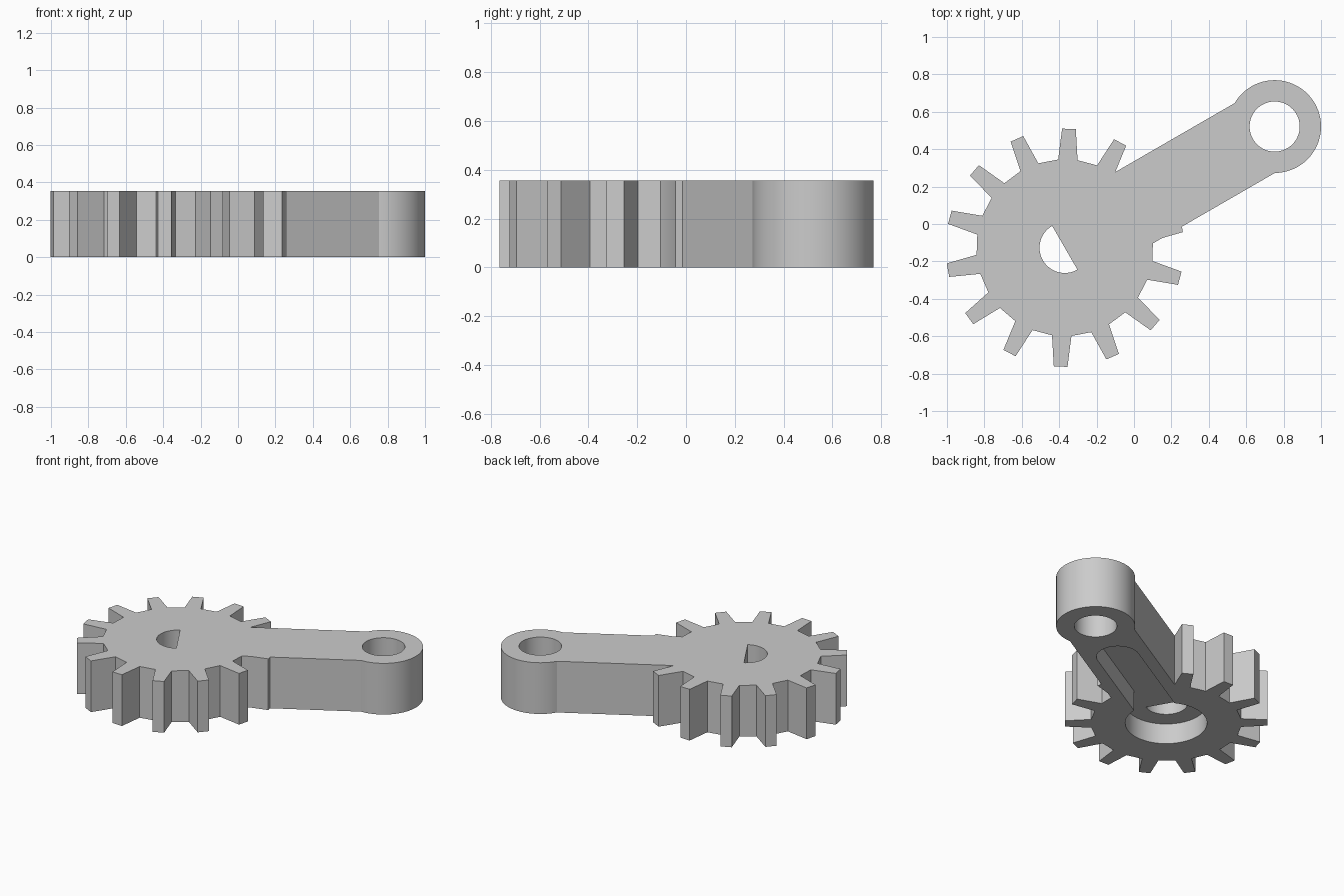
import bpy
import bmesh
from math import sin, cos, pi, radians
from mathutils import Vector

if "Cube" in bpy.data.objects:
    bpy.data.objects.remove(bpy.data.objects["Cube"], do_unlink=True)

HEIGHT, RECESS = 0.355, 0.142
HUB = Vector((-0.37, -0.127))
EYE = Vector((0.752, 0.521))
ALONG = (EYE - HUB).normalized()
ACROSS = Vector((-ALONG.y, ALONG.x))
ARM_ANGLE = radians(30)

steel = bpy.data.materials.new("plain_grey")
steel.use_nodes = True
GREY = (0.6, 0.6, 0.6, 1)
steel.diffuse_color = GREY
steel.node_tree.nodes["Principled BSDF"].inputs["Base Color"].default_value = GREY


def polar(centre, r, a):
    return centre + Vector((r * cos(a), r * sin(a)))


def arc(centre, r, start, end, steps):
    return [polar(centre, r, start + (end - start) * i / steps) for i in range(steps + 1)]


def circle(centre, r, sides=72):
    return arc(centre, r, 0, 2 * pi, sides)[:-1]


def prism(name, outline, z0, z1):
    """Extrude a counter-clockwise outline from z0 to z1."""
    bm = bmesh.new()
    face = bm.faces.new([bm.verts.new((p.x, p.y, z0)) for p in outline])
    up = bmesh.ops.extrude_face_region(bm, geom=[face])
    verts = [g for g in up["geom"] if isinstance(g, bmesh.types.BMVert)]
    bmesh.ops.translate(bm, verts=verts, vec=(0, 0, z1 - z0))
    bmesh.ops.recalc_face_normals(bm, faces=bm.faces)
    mesh = bpy.data.meshes.new(name)
    bm.to_mesh(mesh)
    bm.free()
    mesh.materials.append(steel)
    obj = bpy.data.objects.new(name, mesh)
    bpy.context.scene.collection.objects.link(obj)
    return obj


def combine(target, tool, operation):
    """Apply a boolean and discard the helper."""
    mod = target.modifiers.new(operation, "BOOLEAN")
    mod.operation, mod.solver, mod.object = operation, "EXACT", tool
    bpy.context.view_layer.update()
    graph = bpy.context.evaluated_depsgraph_get()
    mesh = bpy.data.meshes.new_from_object(target.evaluated_get(graph))
    target.modifiers.clear()
    target.data = mesh
    bpy.data.objects.remove(tool, do_unlink=True)


# Toothed wheel: four outline points per tapered tooth
TEETH = 14
outline = []
for i in range(TEETH):
    mid = radians(88) + 2 * pi * i / TEETH
    for r, offset in ((0.473, -6.3), (0.637, -3.3), (0.637, 3.3), (0.473, 6.3)):
        outline.append(polar(HUB, r, mid + radians(offset)))
crank = prism("gear_with_arm", outline, 0, HEIGHT)

# Straight arm and round eye end
side = ACROSS * 0.2155
arm = prism("arm", [HUB - side, EYE - side, EYE + side, HUB + side], 0, HEIGHT)
combine(crank, arm, "UNION")
combine(crank, prism("eye", circle(EYE, 0.248), 0, HEIGHT), "UNION")

# Eye hole, underside hub recess and round-ended slot along the arm
combine(crank, prism("eye_hole", circle(EYE, 0.134), -0.1, 0.5), "DIFFERENCE")
combine(crank, prism("hub_recess", circle(HUB, 0.257), -0.1, RECESS), "DIFFERENCE")
slot = arc(HUB + ALONG * 0.885, 0.135, ARM_ANGLE - pi / 2, ARM_ANGLE + pi / 2, 32)
slot += [HUB + ACROSS * 0.135, HUB - ACROSS * 0.135]
combine(crank, prism("arm_slot", slot, -0.1, RECESS), "DIFFERENCE")

# Half-round shaft hole through the hub
shaft = arc(HUB, 0.135, ARM_ANGLE + pi / 2, ARM_ANGLE + 3 * pi / 2, 36)
combine(crank, prism("shaft_hole", shaft, -0.1, 0.5), "DIFFERENCE")

bpy.ops.object.select_all(action="DESELECT")
crank.select_set(True)
bpy.context.view_layer.objects.active = crank
bpy.ops.object.shade_smooth_by_angle(angle=radians(20))
